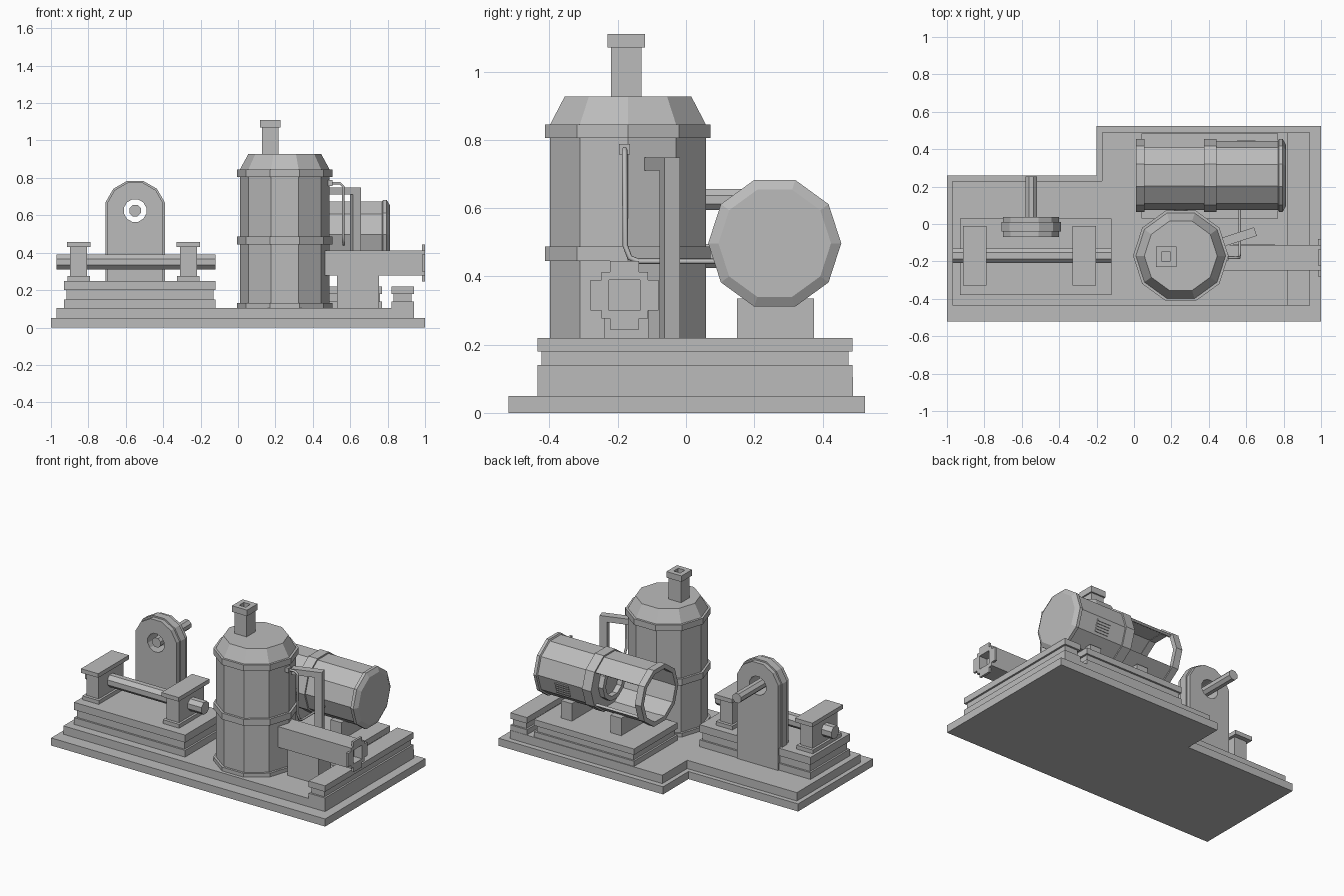
import bpy, bmesh
from math import sin, cos, radians, pi, copysign
from mathutils import Matrix, Vector

cube = bpy.data.objects.get("Cube")
if cube:
    bpy.data.objects.remove(cube)

grey = bpy.data.materials.new("plain grey")
grey.use_nodes = True
grey.diffuse_color = (0.5, 0.5, 0.5, 1)
grey.node_tree.nodes["Principled BSDF"].inputs["Base Color"].default_value = (0.5, 0.5, 0.5, 1)


def finish(name, bm):
    bmesh.ops.recalc_face_normals(bm, faces=bm.faces)
    mesh = bpy.data.meshes.new(name)
    bm.to_mesh(mesh)
    bm.free()
    mesh.materials.append(grey)
    obj = bpy.data.objects.new(name, mesh)
    bpy.context.collection.objects.link(obj)
    return obj


def box(name, x, y, z):
    bm = bmesh.new()
    bmesh.ops.create_cube(bm, size=1)
    for v in bm.verts:
        v.co = [(a + b) / 2 + c * (b - a) for (a, b), c in zip((x, y, z), v.co)]
    return finish(name, bm)


def place(axis, u, v, w):
    return {"x": (w, u, v), "y": (u, w, v), "z": (u, v, w)}[axis]


def prism(name, pts, axis, lo, hi, hole=None):
    """Extruded outline; a hole has as many points as the outline."""
    bm = bmesh.new()
    loops = [[[bm.verts.new(place(axis, u, v, w)) for u, v in p] for w in (lo, hi)]
             for p in ([pts, hole] if hole else [pts])]
    n = len(pts)
    for a, b in loops:
        for i in range(n):
            bm.faces.new((a[i], a[i - 1], b[i - 1], b[i]))
    for k in (0, 1):
        if hole:
            o, h = loops[0][k], loops[1][k]
            for i in range(n):
                bm.faces.new((o[i], o[i - 1], h[i - 1], h[i]))
        else:
            bm.faces.new(loops[0][k])
    return finish(name, bm)


def lathe(name, profile, centre, along="z", sides=10, hollow=False, gaps=()):
    """Faceted solid of (radius, height); hollow profiles are closed loops."""
    bm = bmesh.new()
    rings = []
    for i in range(sides):
        a = 2 * pi * i / sides
        ring = [(r * cos(a), r * sin(a), h) for r, h in profile]
        rings.append([bm.verts.new(Vector(place(along, *p)) + Vector(centre)) for p in ring])
    m = len(profile)
    for i in range(sides):
        a, b = rings[i], rings[(i + 1) % sides]
        if i not in gaps:
            for j in range(m if hollow else m - 1):
                k = (j + 1) % m
                bm.faces.new((a[j], b[j], b[k], a[k]))
            if (i + 1) % sides in gaps:
                bm.faces.new(b)
            if (i - 1) % sides in gaps:
                bm.faces.new(a)
    if not hollow:
        bm.faces.new([r[0] for r in rings])
        bm.faces.new([r[-1] for r in rings])
    return finish(name, bm)


def square(u, v, half):
    return [(u - half, v - half), (u + half, v - half), (u + half, v + half), (u - half, v + half)]


def stepped(name, x, y, z, inset=0.012):
    """Block with a recessed waist and an overhanging cap."""
    heights = (z[0], z[0] + (z[1] - z[0]) * 0.33, z[0] + (z[1] - z[0]) * 0.67, z[1])
    for k, part in enumerate(("foot", "waist", "cap")):
        d = inset if k == 1 else 0
        box(f"{name}_{part}", (x[0] + d, x[1] - d), (y[0] + d, y[1] - d), heights[k:k + 2])


# L-shaped floor slabs
def floor(name, left, right, front, back, corner, side, lo, hi):
    prism(name, [(left, front), (right, front), (right, back), (corner, back),
                 (corner, side), (left, side)], "z", lo, hi)


floor("floor_slab", -1, 1, -0.52, 0.525, -0.2, 0.26, 0, 0.05)
floor("upper_slab", -0.97, 0.94, -0.435, 0.49, -0.17, 0.23, 0.05, 0.105)

# Raised plinths
stepped("end_wall", (0.82, 0.94), (-0.435, 0.488), (0.1, 0.22))
stepped("tank_plinth", (0.04, 0.77), (0.03, 0.485), (0.1, 0.22))
stepped("bearing_plinth", (-0.93, -0.12), (-0.38, 0.03), (0.1, 0.25))

# Bearing stands and drive shaft
for side, x in (("right", -0.852), ("left", -0.265)):
    box(f"{side}_stand_foot", (x - 0.06, x + 0.06), (-0.32, -0.02), (0.25, 0.275))
    box(f"{side}_stand_post", (x - 0.045, x + 0.045), (-0.3, -0.04), (0.275, 0.43))
    box(f"{side}_stand_cap", (x - 0.063, x + 0.063), (-0.33, -0.01), (0.43, 0.457))


def octagon(u, v, r):
    return [(u + r * cos(pi / 8 + k * pi / 4), v + r * sin(pi / 8 + k * pi / 4)) for k in range(8)]


prism("drive_shaft", octagon(-0.17, 0.35, 0.043), "x", -0.97, -0.12)


# Arched housing with a round opening and an axle through it
def arch(name, r, lo, hi):
    cx, cz, outer, inner = -0.55, 0.625, [], []
    for k in range(12):
        c, s = cos(radians(15 + 30 * k)), sin(radians(15 + 30 * k))
        u, v = c * r, s * r
        if s < 0:
            u = copysign(r * 0.966, c) if abs(c) > 0.6 else u
            v = 0.1 - cz if s < -0.6 else v
        outer.append((cx + u, cz + v))
        inner.append((cx + 0.062 * c, cz + 0.062 * s))
    prism(name, outer, "y", lo, hi, inner)


arch("housing_front", 0.155, -0.07, -0.04)
arch("housing_rim", 0.165, -0.04, 0.01)
arch("housing_back", 0.155, 0.01, 0.038)
prism("housing_axle", octagon(-0.55, 0.625, 0.033), "y", -0.065, 0.255)

# Upright boiler with bands and sloping crown
body, band = 0.24, 0.255
profile = [(band, 0.1), (band, 0.13), (body, 0.13)]
for lo, hi in ((0.445, 0.487), (0.805, 0.845)):
    profile += [(body, lo), (band, lo), (band, hi), (body, hi)]
profile += [(0.195, 0.927)]
lathe("boiler", profile, (0.25, -0.17, 0))

# Chimney
prism("chimney_stack", square(0.172, -0.175, 0.045), "z", 0.92, 1.07, square(0.172, -0.175, 0.024))
prism("chimney_cap", square(0.172, -0.175, 0.055), "z", 1.07, 1.11, square(0.172, -0.175, 0.024))

# Lying tank: closed half, open cage half, end ring
axis = (0, 0.26, 0.497)
lathe("tank_closed_half", [(0.195, 0.375), (0.195, 0.44), (0.185, 0.44), (0.185, 0.77),
                           (0.195, 0.775), (0.195, 0.795), (0.165, 0.812)], axis, "x")
lathe("tank_open_half", [(0.185, 0.05), (0.185, 0.38), (0.168, 0.38), (0.168, 0.05)],
      axis, "x", hollow=True, gaps=(0, 9))
lathe("tank_end_ring", [(0.195, 0.01), (0.195, 0.055), (0.165, 0.055), (0.165, 0.01)],
      axis, "x", hollow=True)
lathe("tank_inner_ring", [(0.12, 0.34), (0.12, 0.38), (0.09, 0.38), (0.09, 0.34)],
      axis, "x", hollow=True)
for x in (0.25, 0.61):
    box("tank_leg", (x - 0.04, x + 0.04), (0.15, 0.375), (0.215, 0.335))

# Vent slats on the lower back facet
tilt = radians(-18)
for k in range(5):
    slat = box("vent_slat", (0.55, 0.65), (-0.004, 0.004), (-0.005, 0.005))
    slat.matrix_world = (Matrix.Translation(axis) @ Matrix.Rotation(tilt, 4, "X")
                         @ Matrix.Translation((0, 0.178, (k - 2) * 0.017)))

# Outlet duct with cross-shaped flange
dy, dz = -0.18, 0.345
prism("duct", square(dy, dz, 0.068), "x", 0.45, 0.94)
prism("duct_mouth", square(dy, dz, 0.068), "x", 0.94, 1.0, square(dy, dz, 0.045))
for s in (-1, 1):
    a, b = sorted((s * 0.068, s * 0.1))
    box("flange_side", (0.985, 1.0), (dy + a, dy + b), (dz - 0.045, dz + 0.045))
    box("flange_end", (0.985, 1.0), (dy - 0.043, dy + 0.043), (dz + a, dz + b))
    for t in (-1, 1):
        prism("flange_bolt", square(dy + s * 0.058, dz + t * 0.058, 0.01), "x", 0.975, 1.0)
box("duct_support", (0.53, 0.755), (-0.24, -0.11), (0.1, 0.3))

# Angled pipe bracket leaving one boiler facet
turn = Matrix.Translation((0.25, -0.17, 0)) @ Matrix.Rotation(radians(18), 4, "Z")
for name, x, z in (("bracket_arm", (0.22, 0.42), (0.71, 0.748)),
                   ("bracket_post", (0.375, 0.42), (0.1, 0.71))):
    box(name, x, (-0.024, 0.024), z).matrix_world = turn

# Thin feed pipe from the boiler to the tank
curve = bpy.data.curves.new("feed_pipe_path", "CURVE")
curve.dimensions = "3D"
curve.bevel_depth = 0.008
curve.bevel_resolution = 1
path = [(0.47, -0.18, 0.772), (0.545, -0.18, 0.772), (0.562, -0.18, 0.755), (0.562, -0.178, 0.49),
        (0.564, -0.165, 0.455), (0.565, -0.14, 0.444), (0.565, 0.1, 0.444)]
spline = curve.splines.new("POLY")
spline.points.add(len(path) - 1)
for point, co in zip(spline.points, path):
    point.co = (*co, 1)
source = bpy.data.objects.new("feed_pipe_source", curve)
bpy.context.collection.objects.link(source)
graph = bpy.context.evaluated_depsgraph_get()
bm = bmesh.new()
bm.from_mesh(bpy.data.meshes.new_from_object(source.evaluated_get(graph)))
bpy.data.objects.remove(source)
finish("feed_pipe", bm)
box("feed_pipe_collar", (0.47, 0.505), (-0.196, -0.164), (0.757, 0.788))

# Short link between boiler and tank
prism("link_pipe", octagon(0.25, 0.46, 0.038), "y", 0.04, 0.1)
